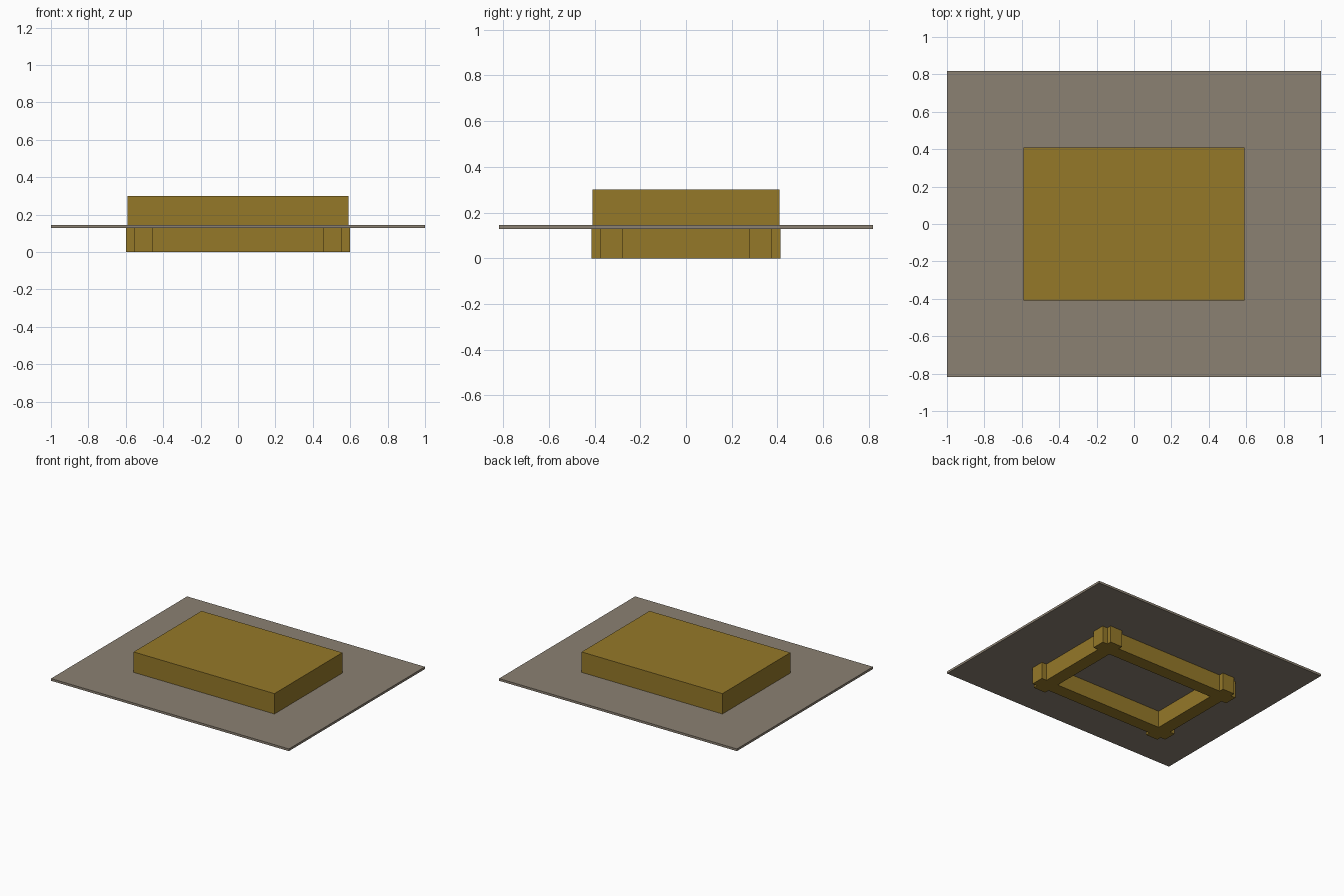
import bpy, bmesh

if "Cube" in bpy.data.objects:
    bpy.data.objects.remove(bpy.data.objects["Cube"])


def material(name, color):
    mat = bpy.data.materials.new(name)
    mat.diffuse_color = (*color, 1)
    mat.use_nodes = True
    mat.node_tree.nodes["Principled BSDF"].inputs["Base Color"].default_value = mat.diffuse_color
    return mat


gold = material("gold", (0.30, 0.19, 0.022))
taupe = material("taupe", (0.26, 0.22, 0.17))


def add_object(name, bm, mat):
    bmesh.ops.recalc_face_normals(bm, faces=bm.faces)
    mesh = bpy.data.meshes.new(name)
    bm.to_mesh(mesh)
    bm.free()
    mesh.materials.append(mat)
    obj = bpy.data.objects.new(name, mesh)
    bpy.context.collection.objects.link(obj)
    return obj


def box(name, half_x, half_y, z0, z1, mat):
    bm = bmesh.new()
    bmesh.ops.create_cube(bm, size=2)
    for v in bm.verts:
        v.co = (v.co.x * half_x, v.co.y * half_y, z1 if v.co.z > 0 else z0)
    return add_object(name, bm, mat)


def crossed_frame(name, xs, ys, height, mat):
    """Four beams crossing at the corners; xs, ys = inner face, outer face, beam end."""
    gx = [-v for v in reversed(xs)] + list(xs)
    gy = [-v for v in reversed(ys)] + list(ys)
    bm = bmesh.new()
    grid = [[bm.verts.new((x, y, 0)) for y in gy] for x in gx]
    for i in range(5):
        for j in range(5):
            if i in (1, 3) or j in (1, 3):
                bm.faces.new((grid[i][j], grid[i + 1][j],
                              grid[i + 1][j + 1], grid[i][j + 1]))
    bmesh.ops.delete(bm, geom=[v for v in bm.verts if not v.link_faces],
                     context='VERTS')
    # raise the footprint to full beam height
    ext = bmesh.ops.extrude_face_region(bm, geom=bm.faces[:], use_keep_orig=True)
    for g in ext["geom"]:
        if isinstance(g, bmesh.types.BMVert):
            g.co.z = height
    return add_object(name, bm, mat)


# base frame of crossed beams under the plate
crossed_frame("base_frame", (0.455, 0.557, 0.598), (0.277, 0.377, 0.413), 0.128, gold)

# thin wide plate
box("flange_plate", 1.0, 0.817, 0.128, 0.145, taupe)

# block on top of the plate
box("top_block", 0.592, 0.408, 0.145, 0.30, gold)
